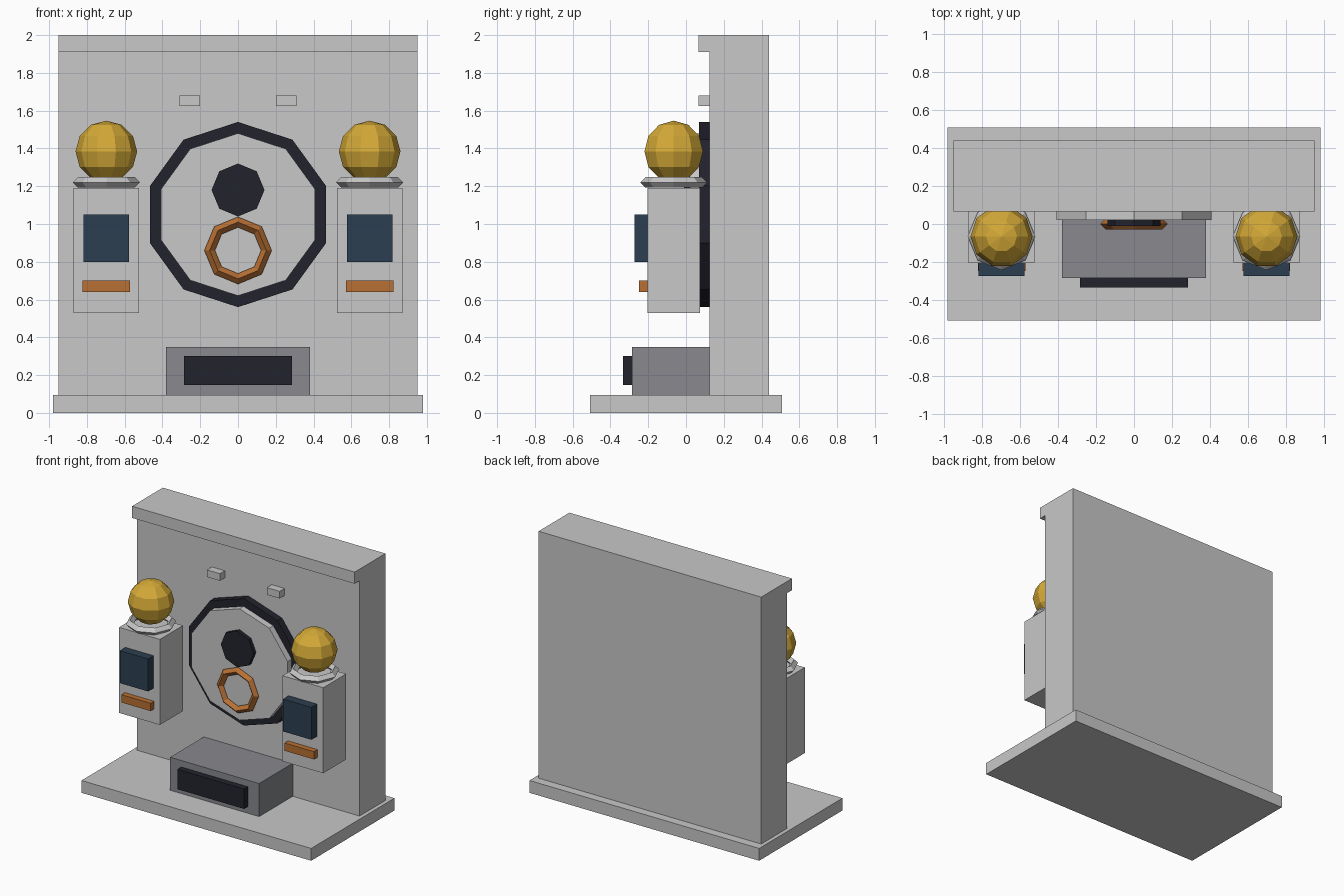
import bpy, bmesh, math
from mathutils import Matrix, Vector

default = bpy.data.objects.get("Cube")
if default:
    bpy.data.objects.remove(default)


def material(name, hex_code):
    def linear(v):
        return v / 12.92 if v <= 0.04045 else ((v + 0.055) / 1.055) ** 2.4
    rgb = [linear(int(hex_code[i:i + 2], 16) / 255) for i in (0, 2, 4)]
    m = bpy.data.materials.new(name)
    m.use_nodes = True
    m.diffuse_color = (*rgb, 1)
    m.node_tree.nodes["Principled BSDF"].inputs["Base Color"].default_value = (*rgb, 1)
    return m


stone = material("pale stone", "C8C8C8")
slate = material("slate grey", "88898E")
dark = material("near black", "22222D")
navy = material("navy blue", "2C3E50")
copper = material("copper", "B87033")
gold = material("gold", "D4A937")


def finish(name, bm, mat):
    bmesh.ops.recalc_face_normals(bm, faces=bm.faces[:])
    mesh = bpy.data.meshes.new(name)
    bm.to_mesh(mesh)
    bm.free()
    mesh.materials.append(mat)
    obj = bpy.data.objects.new(name, mesh)
    bpy.context.collection.objects.link(obj)
    return obj


def box(name, mat, x, y, z):
    """Box from (min, max) pairs on each axis."""
    bm = bmesh.new()
    bmesh.ops.create_cube(bm, size=1)
    for v in bm.verts:
        v.co = Vector([(a + b) / 2 + c * (b - a) for (a, b), c in zip((x, y, z), v.co)])
    return finish(name, bm, mat)


def disc(name, mat, radius, sides, z, y):
    """Upright faceted disc facing the front, with a corner at the top."""
    bm = bmesh.new()
    ring = [bm.verts.new((radius * math.sin(math.tau * i / sides), y[0],
                          z + radius * math.cos(math.tau * i / sides))) for i in range(sides)]
    face = bm.faces.new(ring)
    ext = bmesh.ops.extrude_face_region(bm, geom=[face], use_keep_orig=True)
    moved = [g for g in ext["geom"] if isinstance(g, bmesh.types.BMVert)]
    bmesh.ops.translate(bm, verts=moved, vec=(0, y[1] - y[0], 0))
    return finish(name, bm, mat)


def lathe(name, mat, rings, sides, centre, closed=False, upright=False):
    """Faceted turned shape from (radius, height) points; closed makes a hoop."""
    bm = bmesh.new()
    loops = []
    for r, h in rings:
        count = sides if r > 0.001 else 1
        loops.append([bm.verts.new((r * math.cos(math.tau * i / sides),
                                    r * math.sin(math.tau * i / sides), h)) for i in range(count)])
    pairs = list(zip(loops, loops[1:] + loops[:1] if closed else loops[1:]))
    for a, b in pairs:
        for i in range(sides):
            j = (i + 1) % sides
            corners = [a[i % len(a)], a[j % len(a)], b[j % len(b)], b[i % len(b)]]
            bm.faces.new(list(dict.fromkeys(corners)))
    turn = Matrix.Rotation(math.pi / 2, 4, "X") if upright else Matrix()
    bm.transform(Matrix.Translation(centre) @ turn)
    return finish(name, bm, mat)


def hoop(name, mat, centre, upright=False):
    major, minor = 0.15, 0.028
    section = [(major + minor, 0), (major, minor), (major - minor, 0), (major, -minor)]
    return lathe(name, mat, section, 8, centre, True, upright)


# Base slab and back wall with its overhanging cornice
box("base", stone, (-0.98, 0.98), (-0.508, 0.508), (0, 0.095))
bm = bmesh.new()
profile = [(0.125, 0.095), (0.44, 0.095), (0.44, 2), (0.065, 2), (0.065, 1.91), (0.125, 1.91)]
side = bm.faces.new([bm.verts.new((-0.95, y, z)) for y, z in profile])
ext = bmesh.ops.extrude_face_region(bm, geom=[side], use_keep_orig=True)
bmesh.ops.translate(bm, vec=(1.9, 0, 0),
                    verts=[g for g in ext["geom"] if isinstance(g, bmesh.types.BMVert)])
finish("back_wall", bm, stone)

# Front step with dark panel
box("step", slate, (-0.38, 0.38), (-0.285, 0.125), (0.095, 0.35))
box("step_panel", dark, (-0.285, 0.285), (-0.333, -0.285), (0.147, 0.3))

# Central medallion
disc("medallion_rim", dark, 0.49, 10, 1.05, (0.07, 0.125))
disc("medallion_face", stone, 0.43, 10, 1.05, (0.02, 0.1))
disc("medallion_spot", dark, 0.14, 8, 1.18, (-0.01, 0.03))
hoop("medallion_ring", copper, (0, 0, 0.86), upright=True)

# Mirrored side pillars with plaques, collars and globes
for label, s in (("left", 1), ("right", -1)):
    def span(a, b):
        return tuple(sorted((s * a, s * b)))
    cx, cy = s * 0.697, -0.065
    box(label + "_block", stone, span(0.2, 0.31), (0.065, 0.13), (1.625, 1.68))
    box(label + "_pillar", stone, span(0.523, 0.871), (-0.205, 0.075), (0.53, 1.19))
    box(label + "_plaque", navy, span(0.576, 0.818), (-0.273, -0.205), (0.8, 1.05))
    box(label + "_bar", copper, span(0.572, 0.822), (-0.248, -0.205), (0.64, 0.7))
    hoop(label + "_collar", stone, (cx, cy, 1.22))
    arc = [math.pi * i / 6 for i in range(7)]
    lathe(label + "_globe", gold, [(0.163 * math.sin(a), -0.163 * math.cos(a)) for a in arc],
          10, (cx, cy, 1.384))
